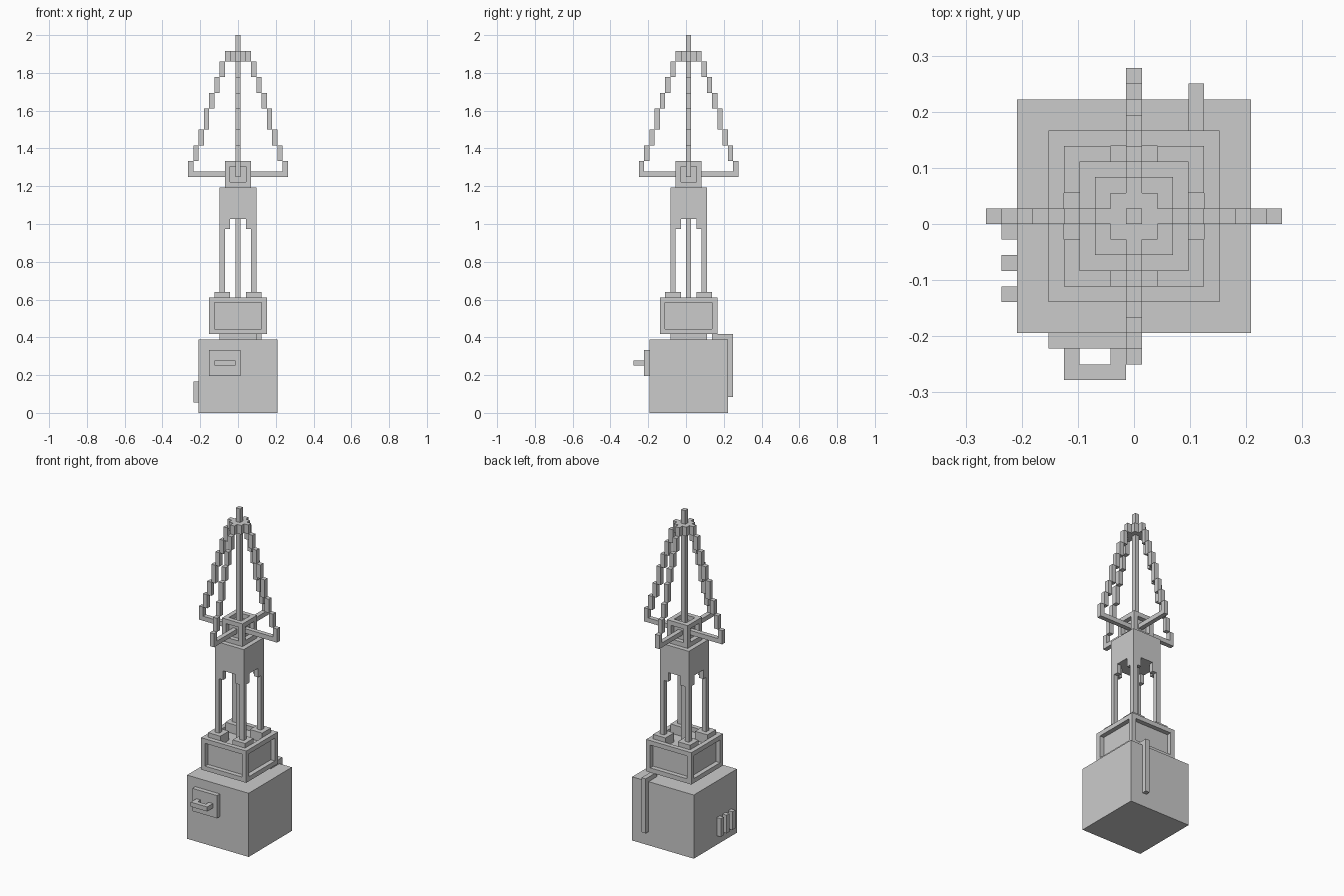
import bpy, bmesh
from math import pi
from mathutils import Matrix, Vector

if "Cube" in bpy.data.objects:
    bpy.data.objects.remove(bpy.data.objects["Cube"])

U = 2 / 72                 # one block; the model is 72 blocks high
CY = 0.5                   # tower axis lies half a block behind y = 0


def finish(name, bm):
    bm.transform(Matrix.Scale(U, 4))
    bmesh.ops.recalc_face_normals(bm, faces=bm.faces)
    mesh = bpy.data.meshes.new(name)
    bm.to_mesh(mesh)
    bm.free()
    obj = bpy.data.objects.new(name, mesh)
    bpy.context.collection.objects.link(obj)
    return obj


def add_box(bm, x0, x1, y0, y1, z0, z1):
    m = Matrix.Translation(((x0 + x1) / 2, (y0 + y1) / 2, (z0 + z1) / 2))
    m = m @ Matrix.Diagonal((x1 - x0, y1 - y0, z1 - z0, 1))
    return bmesh.ops.create_cube(bm, size=1, matrix=m)


def part(name, boxes, turn=None):
    """Boxes in block units; with turn given, rotate by it and move to the tower axis."""
    bm = bmesh.new()
    for b in boxes:
        add_box(bm, *b)
    if turn is not None:
        bm.transform(Matrix.Translation((0, CY, 0)) @ Matrix.Rotation(turn, 4, 'Z'))
    return finish(name, bm)


def column(name, half, z0, z1):
    return part(name, [(-half, half, -half, half, z0, z1)], 0)


def framed_box(name, half, z0, z1):
    """Box whose faces are all recessed one block inside a square frame."""
    bm = bmesh.new()
    add_box(bm, -half, half, CY - half, CY + half, z0, z1)
    faces = bm.faces[:]
    bmesh.ops.inset_individual(bm, faces=faces, thickness=1, use_even_offset=True)
    bm.normal_update()
    for f in bmesh.ops.extrude_discrete_faces(bm, faces=faces)['faces']:
        n = f.normal.copy()
        bmesh.ops.translate(bm, verts=f.verts[:], vec=-n)
    return finish(name, bm)


# Base cabinet and the collar above it
column("base", 7.5, 0, 14)
column("collar", 3.5, 14, 16)

# Hatch and handle on the front
part("hatch", [(-5.5, 0.5, -8, -7, 7, 12)])
part("hatch_handle", [(-4.5, -3.5, -10, -8, 9, 10),
                      (-1.5, -0.5, -10, -8, 9, 10),
                      (-3.5, -1.5, -10, -9, 9, 10)])

# Vent fins on the left, pipe on the back
part("vent_fins", [(-8.5, -7.5, y, y + 1, 2, 6) for y in (-5, -3, -1)])
part("back_pipe", [(3.5, 4.5, 8, 9, 3, 15), (3.5, 4.5, 5, 8, 14, 15)])

# Framed middle box, central pole and the upper block
framed_box("middle_box", 5.5, 15, 22)
column("inner_pole", 0.5, 21, 37)
column("upper_block", 3.5, 37, 43)

# Four corner legs with feet and brackets
for i in range(4):
    part(f"leg_{i + 1}", [(1.5, 4.5, 1.5, 4.5, 21, 23),
                          (2.5, 3.5, 2.5, 3.5, 23, 37),
                          (1.5, 2.5, 2.5, 3.5, 35, 37),
                          (2.5, 3.5, 1.5, 2.5, 35, 37)], i * pi / 2)

# Framed hub, mast and cap plate
framed_box("hub", 2.5, 43, 48)
column("mast", 0.5, 47, 72)
column("cap_plate", 1.5, 67, 69)

# Four stepped ribs, each with a horizontal arm from the hub
levels = [45, 48, 51, 54, 58, 61, 64, 67, 69]
rib = [(1.5, 8.5, -0.5, 0.5, 45, 46)]
for k in range(8):
    rib.append((8.5 - k, 9.5 - k, -0.5, 0.5, levels[k], levels[k + 1]))
for i in range(4):
    part(f"rib_{i + 1}", rib, i * pi / 2)
